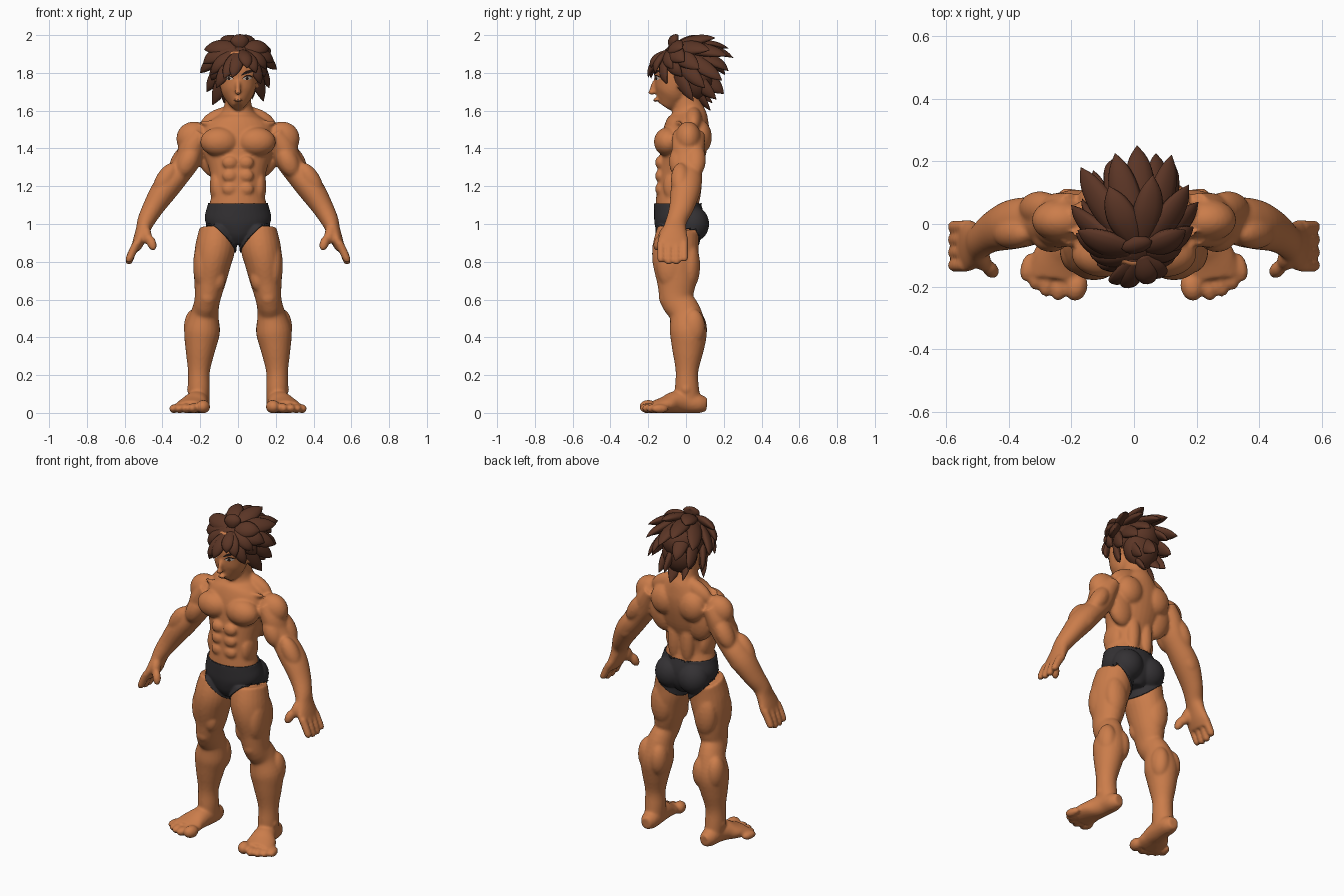
import bpy, bmesh, math
from mathutils import Vector, Matrix
from mathutils.bvhtree import BVHTree

if "Cube" in bpy.data.objects:
    bpy.data.objects.remove(bpy.data.objects["Cube"])


def material(name, rgb):
    m = bpy.data.materials.new(name)
    m.use_nodes = True
    m.diffuse_color = (*rgb, 1)
    m.node_tree.nodes["Principled BSDF"].inputs["Base Color"].default_value = (*rgb, 1)
    return m


skin = material("tan skin", (0.60, 0.205, 0.07))
brown = material("dark brown hair", (0.105, 0.036, 0.019))
cloth = material("charcoal cloth", (0.034, 0.031, 0.034))
dark = material("near black", (0.02, 0.01, 0.007))
white = material("eye white", (0.6, 0.52, 0.45))


def add_object(name, bm, mat):
    bmesh.ops.recalc_face_normals(bm, faces=bm.faces[:])
    me = bpy.data.meshes.new(name)
    bm.to_mesh(me)
    bm.free()
    me.shade_smooth()
    me.materials.append(mat)
    ob = bpy.data.objects.new(name, me)
    bpy.context.collection.objects.link(ob)
    return ob


def spline(rows, steps=4):
    """Catmull-Rom interpolation of rows of numbers."""
    out = []
    for i in range(len(rows) - 1):
        a, b, c, d = (Vector(rows[max(0, min(len(rows) - 1, i + k))]) for k in (-1, 0, 1, 2))
        for j in range(steps):
            t = j / steps
            out.append(0.5 * (2 * b + (c - a) * t + (2 * a - 5 * b + 4 * c - d) * t ** 2
                              + (3 * b - a - 3 * c + d) * t ** 3))
    return out + [Vector(rows[-1])]


def tube(bm, rows, ref=(0, 1, 0), sides=24, steps=4):
    """Loft of ellipses: x, y, z, half size across, half size along ref."""
    rows = spline(rows, steps)
    pts = [Vector(r[:3]) for r in rows]
    rings = []
    for i, r in enumerate(rows):
        t = (pts[min(i + 1, len(pts) - 1)] - pts[max(i - 1, 0)]).normalized()
        u = Vector(ref)
        u = (u - t * u.dot(t)).normalized()
        v = t.cross(u)
        rings.append([bm.verts.new(pts[i] + v * r[3] * math.cos(a) + u * r[4] * math.sin(a))
                      for a in (math.tau * k / sides for k in range(sides))])
    for p, q in zip(rings, rings[1:]):
        for k in range(sides):
            bm.faces.new((p[k], p[k - 1], q[k - 1], q[k]))
    bm.faces.new(rings[0])
    bm.faces.new(rings[-1])


def column(bm, rows):
    """Upright loft from height, half width, front and back."""
    tube(bm, [(0, (f + b) / 2, z, w, (b - f) / 2) for z, w, f, b in rows], sides=32)


def blob(bm, c, r, along=(0, 0, 1)):
    q = Vector(along).to_track_quat('Z', 'Y')
    bmesh.ops.create_icosphere(bm, subdivisions=3, radius=1,
                               matrix=Matrix.LocRotScale(Vector(c), q, Vector(r)))


body_bm = bmesh.new()

# Leg
tube(body_bm, [(.11, -.04, .97, .095, .11), (.12, -.055, .88, .106, .122), (.135, -.055, .8, .1, .122),
               (.148, -.05, .7, .085, .105), (.162, -.048, .6, .068, .088), (.175, -.005, .53, .073, .085),
               (.19, .012, .43, .094, .098), (.2, .01, .33, .078, .083), (.207, .005, .22, .058, .06),
               (.207, .005, .13, .058, .064), (.205, .01, .05, .053, .07)])
for c, r in [((.11, -.105, .71), (.045, .045, .07)), ((.19, -.08, .78), (.048, .075, .13)),
             ((.125, -.1, .84), (.055, .08, .12)), ((.16, -.108, .61), (.043, .036, .045)),
             ((.148, .05, .44), (.053, .062, .1)), ((.235, .04, .45), (.052, .062, .1)),
             ((.15, .02, .78), (.07, .055, .13)), ((.255, .0, .125), (.016, .024, .024)),
             ((.078, .035, 1.0), (.085, .08, .088))]:
    blob(body_bm, c, r)

# Foot and toes
tube(body_bm, [(.2, .11, .045, .03, .035), (.203, .07, .048, .05, .05), (.208, 0, .058, .056, .06),
               (.222, -.06, .056, .067, .058), (.24, -.11, .043, .084, .045),
               (.25, -.17, .03, .088, .034)], ref=(0, 0, 1))
for x, y, r in [(.184, -.2, .036), (.236, -.2, .027), (.275, -.187, .026), (.309, -.165, .025), (.338, -.138, .024)]:
    blob(body_bm, (x, y, r * .92), (r, r, .047), (.25, -1, 0))

# Arm and palm
tube(body_bm, [(.2, .015, 1.48, .055, .085), (.24, .012, 1.41, .07, .088), (.265, .01, 1.34, .068, .082),
               (.31, .01, 1.272, .064, .075), (.355, .005, 1.222, .069, .08), (.4, -.005, 1.165, .068, .078),
               (.45, -.025, 1.085, .056, .065), (.485, -.05, 1.02, .047, .055),
               (.503, -.06, .97, .038, .064), (.525, -.068, .91, .032, .083), (.545, -.07, .865, .024, .08)])
for c, r, d in [((.232, .012, 1.45), (.07, .095, .093), (.3, 0, -1)), ((.265, -.035, 1.33), (.055, .055, .09), (.5, 0, -1)),
                ((.3, .05, 1.34), (.055, .05, .1), (.6, 0, -1)), ((.385, -.03, 1.235), (.05, .05, .1), (.6, 0, -1)),
                ((.37, .03, 1.19), (.05, .05, .09), (.7, 0, -1)), ((.488, -.11, .945), (.03, .035, .055), (-.2, -.5, -1)),
                ((.458, -.145, .9), (.024, .026, .045), (-.35, -.4, -1))]:
    blob(body_bm, c, r, d)
for i, tip in enumerate((.81, .8, .8, .815)):
    y = -.132 + i * .041
    tube(body_bm, [(.535, y, .9, .022, .021), (.56, y, .85, .022, .021),
                   (.577, y, tip, .019, .02), (.58, y, tip - .014, .009, .01)], sides=12)

# Paired torso muscles and ears
for c, r, d in [((.098, -.095, 1.435), (.102, .075, .078), (0, 0, 1)), ((.135, .035, 1.37), (.055, .085, .13), (.25, 0, 1)),
                ((.095, .075, 1.46), (.085, .062, .09), (0, 0, 1)), ((.045, .045, 1.22), (.042, .038, .14), (0, 0, 1)),
                ((.1, .04, 1.55), (.045, .06, .11), (-1, 0, .45)), ((.115, -.05, 1.2), (.035, .07, .09), (0, 0, 1)),
                ((.11, -.055, 1.53), (.014, .018, .1), (1, .3, .08)),
                ((.108, -.025, 1.755), (.014, .026, .042), (.1, .2, 1)), ((.05, -.143, 1.797), (.012, .022, .045), (1, .3, .1))]:
    blob(body_bm, c, r, d)
for z in (1.325, 1.255, 1.185):
    blob(body_bm, (.043, -.138, z), (.04, .025, .035))

# Mirror the limbs and pairs
copy = bmesh.ops.duplicate(body_bm, geom=body_bm.verts[:] + body_bm.edges[:] + body_bm.faces[:])
for v in copy["geom"]:
    if isinstance(v, bmesh.types.BMVert):
        v.co.x *= -1

# Trunk with neck
column(body_bm, [(.9, .05, -.11, .05), (.95, .12, -.145, .08), (1.02, .168, -.16, .09), (1.1, .153, -.162, .07),
                 (1.17, .138, -.155, .06), (1.27, .148, -.148, .07), (1.36, .175, -.14, .1),
                 (1.45, .19, -.13, .12), (1.52, .175, -.11, .125), (1.57, .115, -.085, .115),
                 (1.61, .078, -.072, .095), (1.67, .068, -.07, .075), (1.74, .066, -.07, .07)])
# Head and nose
column(body_bm, [(1.622, .028, -.15, -.08), (1.65, .055, -.163, -.03), (1.69, .084, -.166, .01),
                 (1.75, .098, -.168, .04), (1.82, .102, -.168, .06), (1.89, .08, -.13, .06)])
blob(body_bm, (0, -.02, 1.82), (.108, .14, .12))
blob(body_bm, (0, -.172, 1.725), (.013, .018, .045), (0, -.3, -1))
blob(body_bm, (0, -.18, 1.697), (.018, .022, .013))
blob(body_bm, (0, -.163, 1.656), (.026, .012, .011))

# Fuse everything into one skin
body = add_object("body", body_bm, skin)
remesh = body.modifiers.new("fuse", 'REMESH')
remesh.mode = 'VOXEL'
remesh.voxel_size = .008
relax = body.modifiers.new("relax", 'SMOOTH')
relax.factor = .5
relax.iterations = 5
graph = bpy.context.evaluated_depsgraph_get()
fused = bpy.data.meshes.new_from_object(body.evaluated_get(graph))
body.modifiers.clear()
body.data = fused
for v in fused.vertices:
    v.co.z = max(v.co.z, 0)
fused.shade_smooth()
fused.materials.clear()
fused.materials.append(skin)

# Briefs cut from the body surface and lifted off it
bm = bmesh.new()
bm.from_mesh(fused)
for co, no in [((0, 0, 1.108), (0, 0, 1)), ((0, 0, .82), (1, -.3, -1)), ((0, 0, .82), (-1, -.3, -1))]:
    bmesh.ops.bisect_plane(bm, geom=bm.verts[:] + bm.edges[:] + bm.faces[:], plane_co=co,
                           plane_no=Vector(no).normalized(), clear_outer=True)
bm.normal_update()
for v, n in [(v, v.normal.copy()) for v in bm.verts]:
    v.co += n * .008
briefs = add_object("briefs", bm, cloth)
hem = briefs.modifiers.new("hem", 'SOLIDIFY')
hem.thickness = .01
hem.offset = -1

# Face details laid on the skin
surface = BVHTree.FromPolygons([v.co for v in fused.vertices], [p.vertices for p in fused.polygons])


def face_strip(name, mat, x0, x1, low, high, lift, sides=(1, -1), n=12):
    bm = bmesh.new()
    for s in sides:
        rails = []
        for i in range(n + 1):
            t = i / n
            x = s * (x0 + (x1 - x0) * t)
            rail = []
            for f in (low, high):
                hit = surface.ray_cast(Vector((x, -1, f(t))), Vector((0, 1, 0)))[0]
                rail.append(bm.verts.new((x, hit.y - lift, f(t))))
            rails.append(rail)
        for a, b in zip(rails, rails[1:]):
            bm.faces.new((a[0], b[0], b[1], a[1]))
    ob = add_object(name, bm, mat)
    for p in ob.data.polygons:
        if p.normal.y > 0:
            p.flip()


arch = lambda t: math.sin(math.pi * t)
face_strip("eyes", white, .025, .075, lambda t: 1.768 + .004 * t - .008 * arch(t), lambda t: 1.768 + .004 * t + .012 * arch(t), .003)
face_strip("irises", dark, .039, .058, lambda t: 1.769 - .008 * arch(t), lambda t: 1.769 + .011 * arch(t), .005)
face_strip("lashes", dark, .022, .08, lambda t: 1.768 + .006 * t + .01 * arch(t), lambda t: 1.77 + .008 * t + .016 * arch(t), .005)
face_strip("eyebrows", dark, .016, .085, lambda t: 1.785 + .022 * t, lambda t: 1.789 + .022 * t + .013 * arch(t), .004)
face_strip("mouth", dark, -.024, .024, lambda t: 1.655, lambda t: 1.655 + .003 * arch(t), .003, (1,))

# Hair: a scalp cap with locks sweeping out from the front crown
hair_bm = bmesh.new()
centre, radii = Vector((0, .005, 1.845)), Vector((.127, .155, .118))
crown = Vector((.02, -.1, 1.94))
blob(hair_bm, centre, radii)
blob(hair_bm, (0, .06, 1.77), (.108, .085, .12))


def on_scalp(p, scale):
    d = p - centre
    k = math.sqrt(sum((d[i] / radii[i]) ** 2 for i in range(3)))
    return centre + d * (scale / k)


def lock(tip, width):
    tip = Vector(tip)
    root = on_scalp(crown.lerp(tip, .15), .92)
    bend = on_scalp(crown.lerp(tip, .6), 1.3)
    rows = []
    for i, w in enumerate((.5, .85, 1, .9, .6, .03)):
        t = i / 5
        p = root * (1 - t) ** 2 + bend * 2 * t * (1 - t) + tip * t * t
        rows.append((*p, width * w, width * w * .5))
    tube(hair_bm, rows, ref=bend - centre, sides=10, steps=3)


# Top and back spikes
for tip in [(.01, .25, 1.88), (-.06, .225, 1.93), (.12, .22, 1.89), (-.17, .18, 1.87), (.06, .155, 1.985),
            (.175, .125, 1.92), (-.08, .12, 1.98), (.205, .07, 1.82), (-.2, .06, 1.8), (-.18, -.02, 1.925),
            (.165, -.02, 1.93), (.0, -.04, 2.0), (.19, -.01, 1.86), (-.185, -.03, 1.85)]:
    lock(tip, .05)
# Lower layers, paired
for x, y, z in [(.07, .215, 1.8), (.13, .18, 1.75), (.165, .09, 1.71), (.135, .03, 1.64), (.075, .15, 1.65), (.14, -.03, 1.77)]:
    for s in (1, -1):
        lock((x * s, y + .01 * s, z + .01 * s), .045)
for tip in [(.01, .2, 1.69), (.02, .13, 1.6)]:
    lock(tip, .05)
# Fringe
for tip in [(-.03, -.2, 1.775), (-.075, -.185, 1.77), (-.115, -.12, 1.72), (.05, -.185, 1.825),
            (.095, -.16, 1.8), (.12, -.1, 1.74), (-.14, -.08, 1.79), (.15, -.07, 1.82)]:
    lock(tip, .036)
add_object("hair", hair_bm, brown)
